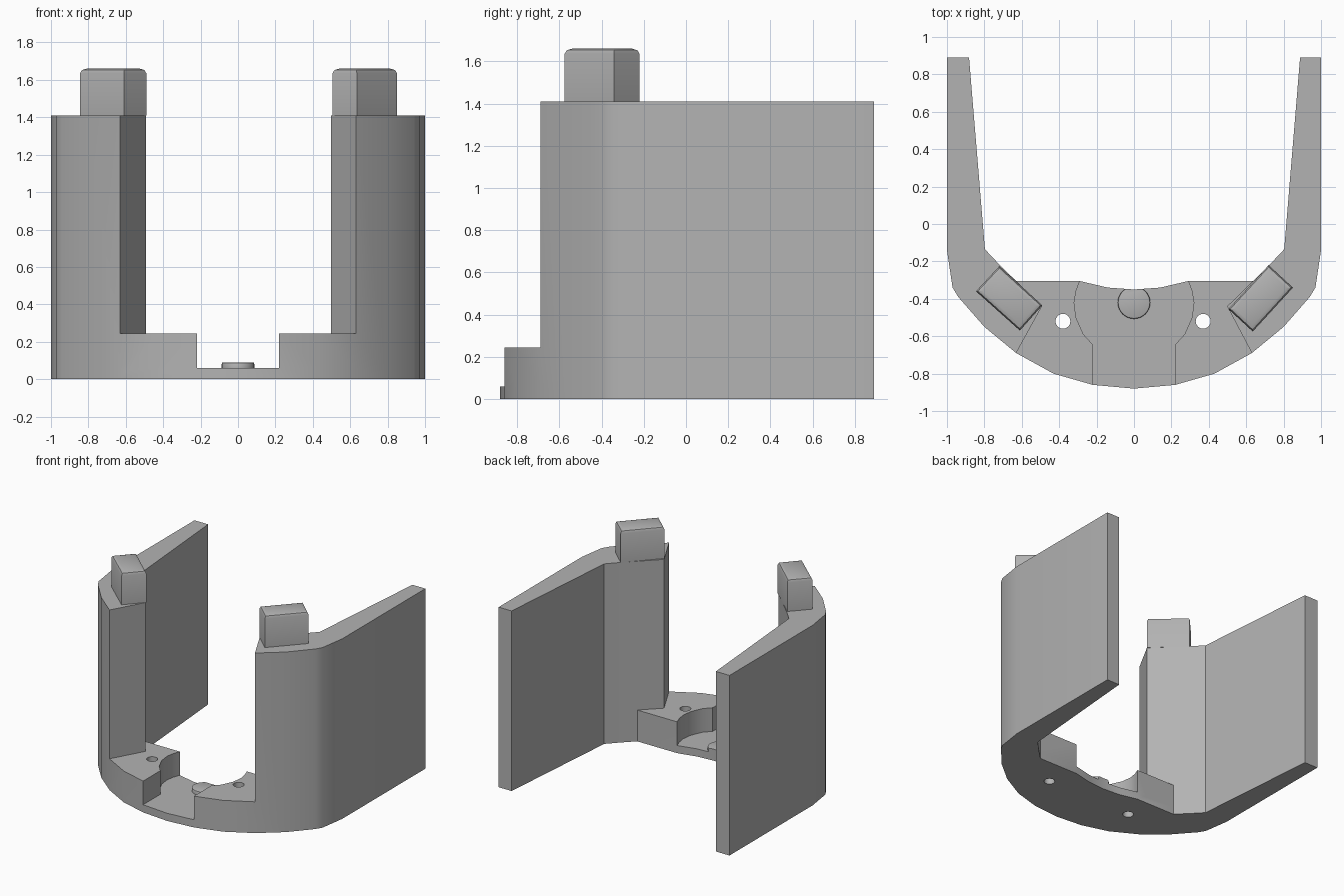
import bpy
import bmesh
import math

if "Cube" in bpy.data.objects:
    bpy.data.objects.remove(bpy.data.objects["Cube"])

grey = bpy.data.materials.new("plain grey")
grey.use_nodes = True
grey.diffuse_color = (0.45, 0.45, 0.45, 1)
grey.node_tree.nodes["Principled BSDF"].inputs["Base Color"].default_value = grey.diffuse_color

WALL_TOP, SHELF_TOP, FLOOR_TOP = 1.41, 0.245, 0.06


def prism(name, points, z0, z1, chamfer=0):
    """Extrude a plan outline from z0 to z1, optionally chamfering the top rim."""
    bm = bmesh.new()
    bottom = bm.faces.new([bm.verts.new((x, y, z0)) for x, y in points])
    grown = bmesh.ops.extrude_face_region(bm, geom=[bottom])["geom"]
    for v in grown:
        if isinstance(v, bmesh.types.BMVert):
            v.co.z = z1
    bmesh.ops.recalc_face_normals(bm, faces=bm.faces[:])
    if chamfer:
        rim = [e for e in bm.edges if all(abs(v.co.z - z1) < 1e-5 for v in e.verts)]
        bmesh.ops.bevel(bm, geom=rim, offset=chamfer, segments=2, profile=0.5, affect='EDGES')
    mesh = bpy.data.meshes.new(name)
    bm.to_mesh(mesh)
    bm.free()
    mesh.materials.append(grey)
    obj = bpy.data.objects.new(name, mesh)
    bpy.context.collection.objects.link(obj)
    return obj


def combine(target, tool, operation):
    """Apply a boolean and discard the tool."""
    mod = target.modifiers.new("cut", 'BOOLEAN')
    mod.operation, mod.object, mod.solver = operation, tool, 'EXACT'
    bpy.context.view_layer.objects.active = target
    bpy.ops.object.modifier_apply(modifier=mod.name)
    bpy.data.objects.remove(tool)


def circle(cx, cy, r, n):
    return [(cx + r * math.cos(2 * math.pi * i / n), cy + r * math.sin(2 * math.pi * i / n))
            for i in range(n)]


def side(points, s, shift=0.0):
    return [(s * x + shift, y) for x, y in points]


# Half outlines on the +x side
outer = [(1, 0.89), (1, -0.14), (0.97, -0.34), (0.94, -0.39), (0.8, -0.55), (0.63, -0.69)]
inner = [(0.495, -0.44), (0.72, -0.22), (0.8, -0.135), (0.885, 0.89)]
front = [(0.63, -0.69), (0.43, -0.8), (0.22, -0.86)]
channel = [(0.22, -0.645), (0.27, -0.59), (0.31, -0.5), (0.32, -0.42), (0.31, -0.36), (0.29, -0.305)]
shelf_back = [(0.635, -0.305), (0.66, -0.4)]
rear = [(0.29, -0.305), (0.14, -0.34)]

# Thin floor across the front, with a hollow rear edge
floor_right = front + [(0, -0.88)]
floor_rear = [(0, -0.35)] + rear[::-1] + shelf_back
outline = floor_right + side(front[::-1], -1) + side(shelf_back[::-1] + rear, -1) + floor_rear
body = prism("curved_shell", outline, 0, FLOOR_TOP)

# Raised shelves and tall side walls
for s in (1, -1):
    combine(body, prism("shelf", side(front + channel + shelf_back, s), 0, SHELF_TOP), 'UNION')
    wall = side(outer, s) + side(inner, s, 0.003)
    combine(body, prism("wall", wall, 0, WALL_TOP), 'UNION')

# Screw holes through the shelves
for x in (0.37, -0.38):
    combine(body, prism("hole_cutter", circle(x, -0.52, 0.04, 16), -0.1, 0.5), 'DIFFERENCE')

# Round locating pin trimmed by the rear edge of the floor
pin = prism("locating_pin", circle(0, -0.42, 0.087, 32), FLOOR_TOP, 0.09, 0.008)
combine(pin, prism("pin_trim", outline, 0, 0.2), 'INTERSECT')

# Angled pegs on the wall tops
left_peg = prism("left_peg", [(0.505, -0.455), (0.635, -0.575), (0.85, -0.34), (0.72, -0.22)],
                 WALL_TOP, 1.66, 0.025)
right_peg = prism("right_peg", [(-0.49, -0.435), (-0.61, -0.57), (-0.845, -0.36), (-0.72, -0.225)],
                  WALL_TOP, 1.66, 0.025)

# Smooth the curved sides, keep the corners crisp
for obj in (body, pin, left_peg, right_peg):
    bpy.ops.object.select_all(action='DESELECT')
    obj.select_set(True)
    bpy.context.view_layer.objects.active = obj
    bpy.ops.object.shade_smooth_by_angle(angle=math.radians(30))
